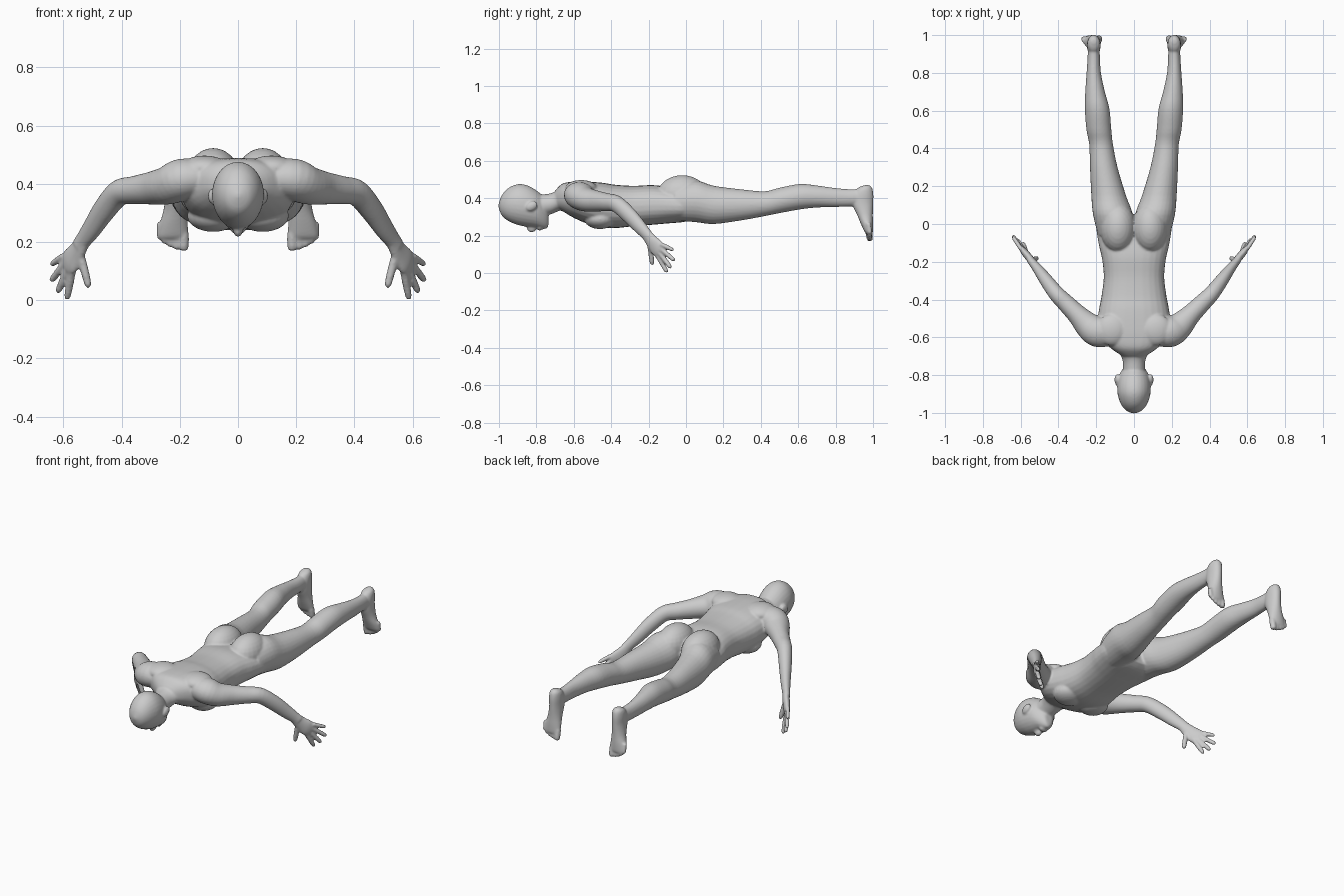
import bpy, bmesh, math
from mathutils import Vector, Matrix

cube = bpy.data.objects.get("Cube")
if cube:
    bpy.data.objects.remove(cube, do_unlink=True)

X, Y, Z = Vector((1, 0, 0)), Vector((0, 1, 0)), Vector((0, 0, 1))
bm = bmesh.new()


def spline(rows, steps=4):
    """Smooth a list of number rows with a Catmull-Rom curve."""
    rows = [Vector(row) for row in rows]
    result = []
    for i in range(len(rows) - 1):
        a, b = rows[max(i - 1, 0)], rows[i]
        c, d = rows[i + 1], rows[min(i + 2, len(rows) - 1)]
        for k in range(steps):
            t = k / steps
            result.append(b + (c - a) * t / 2
                          + (a * 2 - b * 5 + c * 4 - d) * t * t / 2
                          + (b * 3 - a - c * 3 + d) * t * t * t / 2)
    return result + [rows[-1]]


def loft(sections, frame=None, reference=Z, sides=28, power=1.0):
    """Closed tube through sections of (x, y, z, side radius, up radius)."""
    rows = spline(sections)
    centres = [Vector(row[:3]) for row in rows]
    rings = []
    for i, row in enumerate(rows):
        if frame:
            side, up = frame
        else:
            tangent = centres[min(i + 1, len(rows) - 1)] - centres[max(i - 1, 0)]
            side = tangent.cross(reference).normalized()
            up = side.cross(tangent).normalized()
        ring = []
        for k in range(sides):
            angle = math.tau * k / sides
            c, s = math.cos(angle), math.sin(angle)
            c = math.copysign(abs(c) ** power, c)
            s = math.copysign(abs(s) ** power, s)
            ring.append(bm.verts.new(centres[i] + side * c * row[3] + up * s * row[4]))
        rings.append(ring)
    for low, high in zip(rings, rings[1:]):
        for k in range(sides):
            n = (k + 1) % sides
            bm.faces.new((low[k], low[n], high[n], high[k]))
    bm.faces.new(rings[0][::-1])
    bm.faces.new(rings[-1])


def along_y(profile, power=1.0):
    """Loft along y from rows of (x, y, top z, bottom z, half width)."""
    loft([(x, y, (top + low) / 2, wide, (top - low) / 2)
          for x, y, top, low, wide in profile], (X, Z), power=power)


def ball(centre, radii, tilt=0.0):
    matrix = (Matrix.Translation(centre) @ Matrix.Rotation(tilt, 4, 'X')
              @ Matrix.Diagonal((*radii, 1)))
    bmesh.ops.create_uvsphere(bm, u_segments=24, v_segments=14, radius=1, matrix=matrix)


def digit(base, tip, radius):
    """Finger or toe: a slightly tapering rod with a round end."""
    base, tip = Vector(base), Vector(tip)
    rows = [(*base.lerp(tip, t), radius * r, radius * r)
            for t, r in ((0, 1), (.5, 1), (.85, .9), (.97, .6), (1, .2))]
    loft(rows, reference=X, sides=12)


# Leg from hip to ankle
along_y([(.1, -.06, .47, .28, .09), (.112, .05, .495, .272, .105),
         (.134, .15, .466, .262, .092), (.16, .3, .447, .282, .073),
         (.174, .42, .437, .304, .063), (.186, .5, .456, .32, .066),
         (.195, .61, .476, .34, .065), (.206, .7, .468, .35, .052),
         (.213, .8, .454, .353, .038), (.213, .88, .448, .356, .033),
         (.213, .95, .45, .36, .03)])

# Foot hanging from the ankle, sole facing back, and its toes
loft([(.213, .968, .47, .012, .012), (.213, .957, .455, .03, .038),
      (.213, .948, .42, .036, .054), (.213, .945, .37, .036, .056),
      (.216, .957, .31, .04, .042), (.221, .968, .26, .049, .032),
      (.223, .977, .22, .052, .022), (.223, .982, .208, .046, .014)], (X, Y))
for x, z, r in ((.186, .17, .018), (.211, .174, .014), (.232, .182, .013),
                (.251, .193, .013), (.268, .208, .012)):
    digit((x, .975, z + .06), (x, .985, z), r)

# Arm from shoulder to wrist
loft([(.12, -.575, .42, .07, .06), (.19, -.57, .415, .082, .072),
      (.24, -.54, .395, .072, .066), (.3, -.48, .385, .054, .056),
      (.36, -.42, .378, .047, .048), (.41, -.37, .368, .042, .045),
      (.46, -.305, .31, .036, .043), (.5, -.25, .25, .029, .038),
      (.53, -.212, .208, .023, .032), (.545, -.195, .185, .021, .032)])

# Palm, fingers and thumb
loft([(.53, -.213, .208, .019, .03), (.552, -.182, .168, .02, .038),
      (.575, -.155, .135, .019, .046), (.588, -.138, .115, .014, .04)])
for base, tip, r in (((.568, -.16, .107), (.588, -.1, .002), .0135),
                     ((.58, -.148, .117), (.62, -.08, .026), .0135),
                     ((.591, -.137, .132), (.643, -.06, .065), .013),
                     ((.6, -.13, .152), (.642, -.066, .122), .012),
                     ((.543, -.195, .165), (.512, -.18, .042), .0145)):
    digit(base, tip, r)

# Buttock, chest muscle, shoulder blade and ear
ball((.085, -.02, .415), (.094, .135, .108))
ball((.085, -.46, .29), (.09, .085, .055))
ball((.115, -.56, .455), (.085, .085, .042))
ball((.088, -.825, .358), (.015, .034, .024), .5)

# Mirror the paired parts
copy = bmesh.ops.duplicate(bm, geom=bm.verts[:] + bm.edges[:] + bm.faces[:])
for item in copy["geom"]:
    if isinstance(item, bmesh.types.BMVert):
        item.co.x *= -1

# Trunk
along_y([(0, -.7, .44, .35, .06), (0, -.66, .478, .33, .12),
         (0, -.6, .488, .295, .18), (0, -.53, .488, .265, .195),
         (0, -.45, .483, .245, .185), (0, -.38, .472, .24, .172),
         (0, -.28, .466, .25, .16), (0, -.18, .47, .258, .17),
         (0, -.1, .46, .265, .188), (0, 0, .44, .275, .195),
         (0, .05, .4, .3, .12)], .85)

# Neck
along_y([(0, -.86, .42, .3, .055), (0, -.78, .42, .3, .058),
         (0, -.72, .427, .315, .061), (0, -.67, .45, .335, .085),
         (0, -.62, .47, .34, .11)])

# Head with jaw, nose and lips
along_y([(0, -1.002, .37, .35, .01), (0, -.985, .415, .308, .045),
         (0, -.95, .454, .278, .071), (0, -.9, .475, .257, .087),
         (0, -.85, .469, .247, .088), (0, -.8, .442, .242, .078),
         (0, -.765, .41, .235, .058), (0, -.742, .37, .24, .036),
         (0, -.735, .33, .26, .02)])
ball((0, -.825, .243), (.017, .026, .026), -.4)
ball((0, -.782, .24), (.026, .016, .013))

bmesh.ops.recalc_face_normals(bm, faces=bm.faces)
mesh = bpy.data.meshes.new("body")
bm.to_mesh(mesh)
bm.free()
body = bpy.data.objects.new("body", mesh)
bpy.context.collection.objects.link(body)

# One plain skin colour
skin = bpy.data.materials.new("plain grey skin")
skin.use_nodes = True
colour = (.6, .6, .6, 1)
skin.diffuse_color = colour
skin.node_tree.nodes["Principled BSDF"].inputs["Base Color"].default_value = colour
mesh.materials.append(skin)

# Fuse the parts into one continuous skin
fuse = body.modifiers.new("fuse", 'REMESH')
fuse.mode = 'VOXEL'
fuse.voxel_size = .006
fuse.use_smooth_shade = True
soften = body.modifiers.new("soften", 'SMOOTH')
soften.factor = .5
soften.iterations = 5
